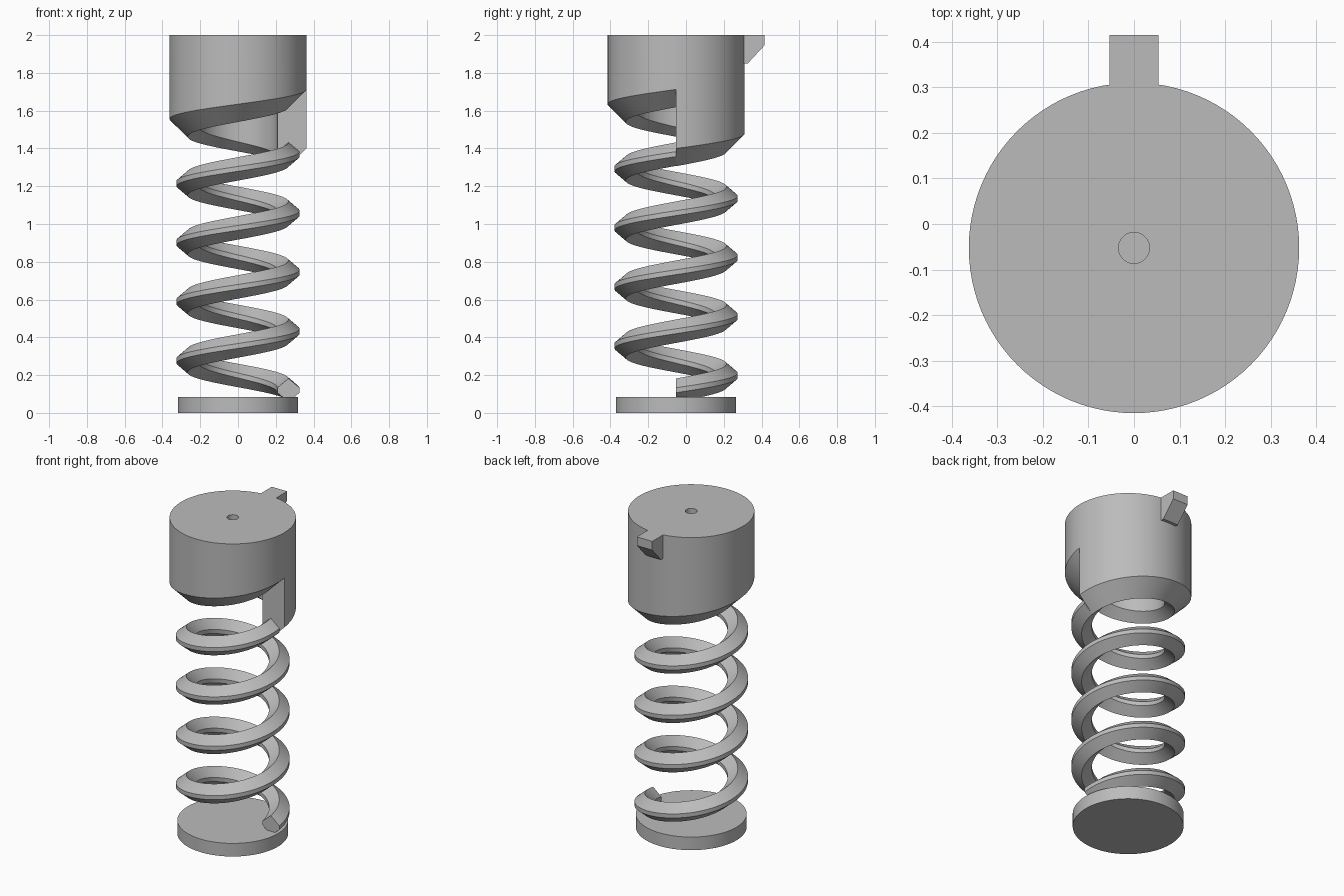
import bpy, bmesh, math

if "Cube" in bpy.data.objects:
    bpy.data.objects.remove(bpy.data.objects["Cube"])

CY = -0.0525          # y of the spring axis
PITCH = 0.3125        # rise per turn
SEG = 96              # steps per turn

grey = bpy.data.materials.new("plain grey")
grey.diffuse_color = (0.5, 0.5, 0.5, 1)
grey.use_nodes = True
grey.node_tree.nodes["Principled BSDF"].inputs["Base Color"].default_value = grey.diffuse_color


def finish(name, bm):
    bmesh.ops.recalc_face_normals(bm, faces=bm.faces)
    me = bpy.data.meshes.new(name)
    bm.to_mesh(me)
    bm.free()
    me.materials.append(grey)
    for p in me.polygons:
        p.use_smooth = True
    me.set_sharp_from_angle(angle=math.radians(30))
    ob = bpy.data.objects.new(name, me)
    bpy.context.collection.objects.link(ob)
    return ob


def sweep(bm, section, turns):
    """Turn a closed (radius, z) section about the axis; section(t) takes the turn count."""
    rings = []
    steps = int(SEG * turns)
    for i in range(steps + 1):
        t = i / SEG
        a = 2 * math.pi * t
        rings.append([bm.verts.new((r * math.cos(a), CY + r * math.sin(a), z))
                      for r, z in section(t)])
    n = len(rings[0])
    for a, b in zip(rings, rings[1:]):
        for k in range(n):
            m = (k + 1) % n
            bm.faces.new((a[k], a[m], b[m], b[k]))
    return rings


# Base disc
bm = bmesh.new()
bmesh.ops.create_cone(bm, cap_ends=True, segments=SEG, radius1=0.318,
                      radius2=0.318, depth=0.083)
bmesh.ops.translate(bm, verts=bm.verts, vec=(0, CY, 0.0415))
finish("base_disc", bm)


# Spring coil: flattened diamond section, four turns, closed at its lower end
def coil_section(t):
    z = 0.12 + PITCH * t
    return [(0.267, z + 0.062), (0.326, z + 0.013), (0.326, z - 0.013),
            (0.267, z - 0.062), (0.209, z - 0.013), (0.209, z + 0.013)]


bm = bmesh.new()
rings = sweep(bm, coil_section, 4)
bm.faces.new(rings[0])
finish("spring_coil", bm)


# Cap: hollow cylinder whose rim climbs one pitch in a turn, with a small top hole
def cap_section(t):
    h = PITCH * t
    return [(0.034, 2), (0.3625, 2), (0.3625, 1.40 + h), (0.267, 1.306 + h),
            (0.209, 1.357 + h), (0.209, 1.715), (0.034, 1.89)]


bm = bmesh.new()
rings = sweep(bm, cap_section, 1)
bm.faces.new(rings[0][2:5] + rings[-1][4:1:-1])   # step where the rim ends meet
bmesh.ops.remove_doubles(bm, verts=bm.verts, dist=0.0001)
finish("cap", bm)

# Locating tab at the back of the cap
bm = bmesh.new()
outline = [(0.29, 2), (0.415, 2), (0.415, 1.945), (0.327, 1.85), (0.29, 1.85)]
side = bm.faces.new([bm.verts.new((-0.054, y, z)) for y, z in outline])
ext = bmesh.ops.extrude_face_region(bm, geom=[side], use_keep_orig=True)
new = [v for v in ext["geom"] if isinstance(v, bmesh.types.BMVert)]
bmesh.ops.translate(bm, verts=new, vec=(0.108, 0, 0))
finish("rear_tab", bm)
